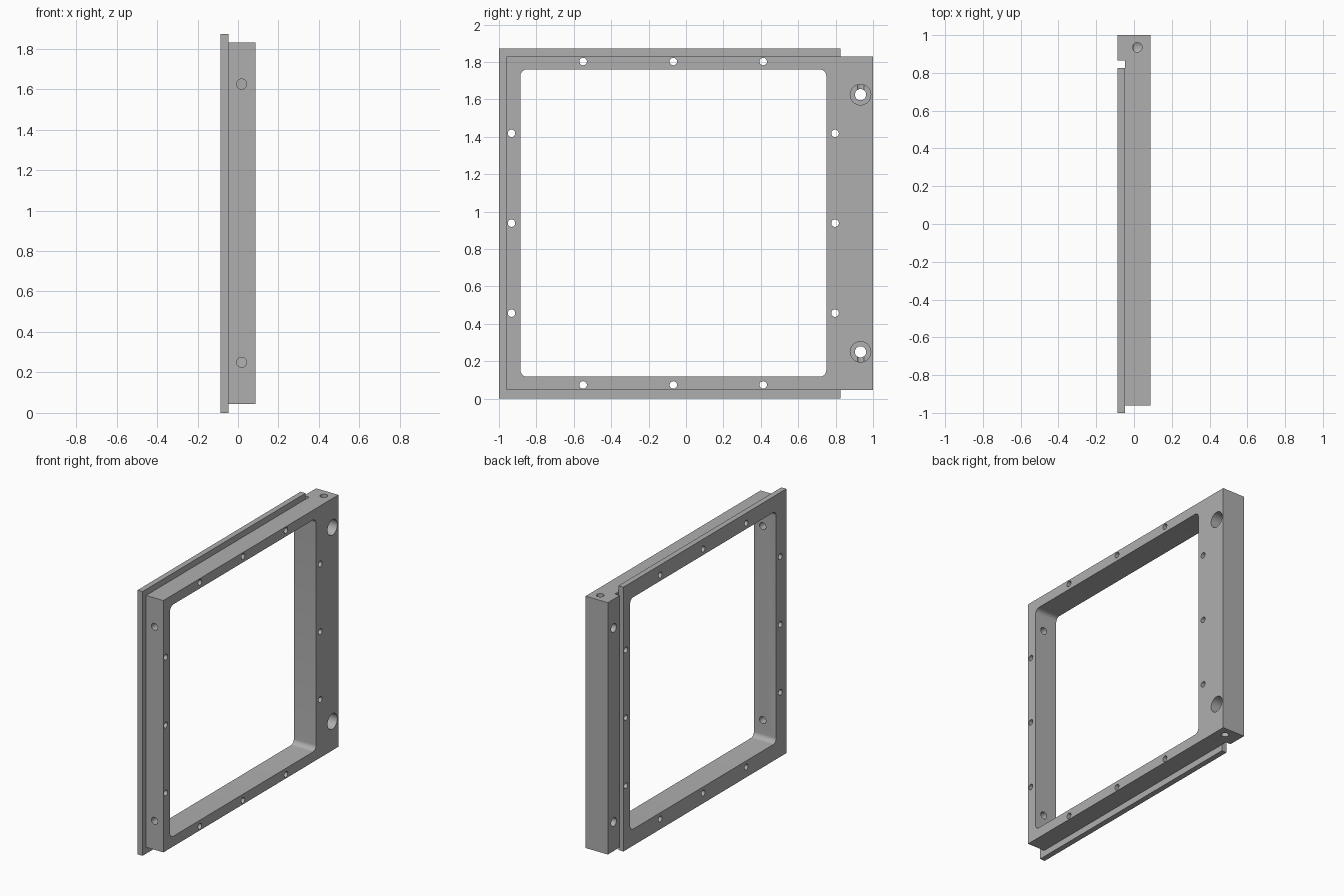
import bpy, bmesh, math
from mathutils import Matrix, Vector

cube = bpy.data.objects.get("Cube")
if cube:
    bpy.data.objects.remove(cube)

grey = bpy.data.materials.new("plain grey")
grey.use_nodes = True
colour = (0.43, 0.43, 0.43, 1)
grey.diffuse_color = colour
grey.node_tree.nodes["Principled BSDF"].inputs["Base Color"].default_value = colour


def make_object(name, bm):
    bmesh.ops.recalc_face_normals(bm, faces=bm.faces)
    mesh = bpy.data.meshes.new(name)
    bm.to_mesh(mesh)
    bm.free()
    mesh.materials.append(grey)
    ob = bpy.data.objects.new(name, mesh)
    bpy.context.collection.objects.link(ob)
    return ob


def prism(name, points, direction):
    """Extrude a closed outline along a direction."""
    bm = bmesh.new()
    face = bm.faces.new([bm.verts.new(p) for p in points])
    grown = bmesh.ops.extrude_face_region(bm, geom=[face])["geom"]
    verts = [g for g in grown if isinstance(g, bmesh.types.BMVert)]
    bmesh.ops.translate(bm, verts=verts, vec=direction)
    bm.faces.ensure_lookup_table()
    return make_object(name, bm)


def cylinder(name, start, end, radius):
    start, end = Vector(start), Vector(end)
    axis = end - start
    turn = axis.to_track_quat('Z', 'Y').to_matrix().to_4x4()
    bm = bmesh.new()
    bmesh.ops.create_cone(bm, cap_ends=True, segments=32, radius1=radius,
                          radius2=radius, depth=axis.length,
                          matrix=Matrix.Translation((start + end) / 2) @ turn)
    return make_object(name, bm)


def combine(target, other, operation):
    other.hide_render = True
    mod = target.modifiers.new(operation.lower(), 'BOOLEAN')
    mod.operation = operation
    mod.solver = 'EXACT'
    mod.object = other
    bpy.context.view_layer.objects.active = target
    bpy.ops.object.modifier_apply(modifier=mod.name)
    bpy.data.objects.remove(other)


BACK, STEP, FACE = -0.087, -0.048, 0.087
LOW, HIGH = 0.045, 1.83

# Frame body with the thicker hinge post at the rear
section = [(STEP, -0.96), (FACE, -0.96), (FACE, 1), (BACK, 1), (BACK, 0.865), (STEP, 0.865)]
frame = prism("door_frame", [(x, y, LOW) for x, y in section], (0, 0, HIGH - LOW))

# Thin overlapping flange
flange = prism("flange", [(BACK, y, z) for y, z in ((-1, 0), (0.825, 0), (0.825, 1.873), (-1, 1.873))],
               (STEP - BACK, 0, 0))
combine(frame, flange, 'UNION')

# Window opening with rounded corners
y0, y1, z0, z1, r = -0.885, 0.75, 0.117, 1.76, 0.035
outline = []
for i, (cy, cz) in enumerate(((y1 - r, z1 - r), (y0 + r, z1 - r), (y0 + r, z0 + r), (y1 - r, z0 + r))):
    for k in range(9):
        a = math.radians(90 * i + 90 * k / 8)
        outline.append((-0.2, cy + r * math.cos(a), cz + r * math.sin(a)))
combine(frame, prism("window_cutter", outline, (0.4, 0, 0)), 'DIFFERENCE')

# Screw holes around the opening
screws = [(y, z) for z in (0.073, 1.802) for y in (-0.55, -0.068, 0.413)]
screws += [(y, z) for y in (-0.933, 0.797) for z in (0.457, 0.938, 1.418)]
for y, z in screws:
    combine(frame, cylinder("screw_cutter", (-0.2, y, z), (0.2, y, z), 0.02), 'DIFFERENCE')

# Counterbored bolts, front bar holes and post end holes
for z, end in ((0.25, LOW), (1.625, HIGH)):
    outside = end + (0.1 if end > z else -0.1)
    cuts = [((-0.2, 0.933, z), (0.2, 0.933, z), 0.03),
            ((0.0, 0.933, z), (0.2, 0.933, z), 0.055),
            ((0.018, -1.2, z), (0.018, -0.8, z), 0.025),
            ((0.018, 0.935, z), (0.018, 0.935, outside), 0.025)]
    for start, stop, radius in cuts:
        combine(frame, cylinder("bolt_cutter", start, stop, radius), 'DIFFERENCE')

# Smooth the bores and rounded corners, keep edges sharp
bpy.ops.object.select_all(action='DESELECT')
frame.select_set(True)
bpy.context.view_layer.objects.active = frame
bpy.ops.object.shade_smooth_by_angle(angle=math.radians(30))
